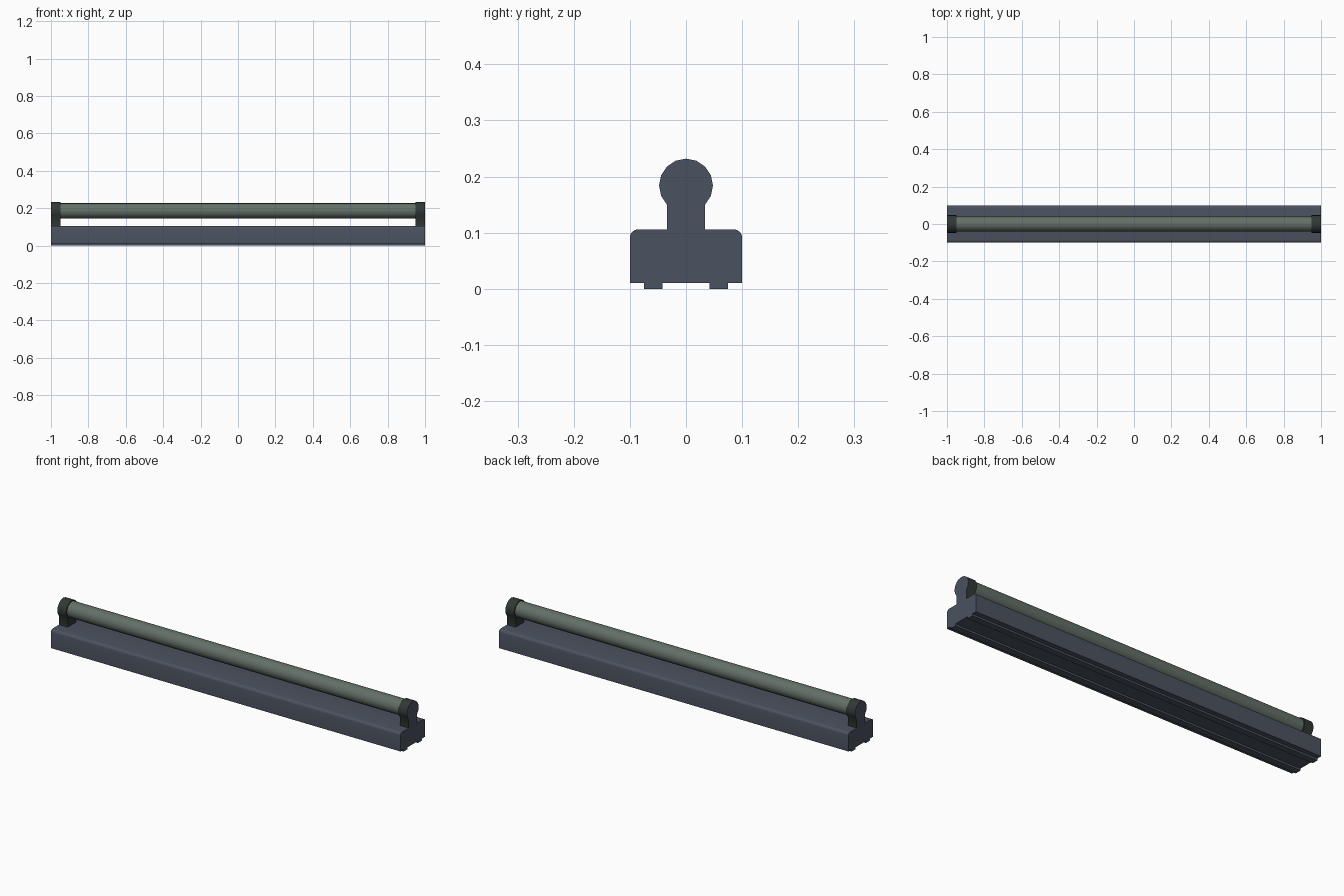
import bpy, bmesh, math

if "Cube" in bpy.data.objects:
    bpy.data.objects.remove(bpy.data.objects["Cube"])


def material(name, rgb):
    m = bpy.data.materials.new(name)
    m.diffuse_color = (*rgb, 1)
    m.use_nodes = True
    m.node_tree.nodes["Principled BSDF"].inputs["Base Color"].default_value = m.diffuse_color
    return m


BLUE = material("blue grey metal", (0.07, 0.085, 0.115))
DARK = material("dark socket", (0.03, 0.04, 0.037))
GREEN = material("green grey tube", (0.125, 0.16, 0.138))


def extrude_x(name, profile, x0, x1, mats, end_rule=None):
    """Extrude a (y, z) outline from x0 to x1; end_rule picks end face materials."""
    bm = bmesh.new()
    face = bm.faces.new([bm.verts.new((x0, y, z)) for y, z in profile])
    new = bmesh.ops.extrude_face_region(bm, geom=[face])["geom"]
    for v in new:
        if isinstance(v, bmesh.types.BMVert):
            v.co.x = x1
    bmesh.ops.recalc_face_normals(bm, faces=bm.faces)
    if end_rule:
        for f in bm.faces:
            f.material_index = int(end_rule(f))
    me = bpy.data.meshes.new(name)
    bm.to_mesh(me)
    bm.free()
    for m in mats:
        me.materials.append(m)
    ob = bpy.data.objects.new(name, me)
    bpy.context.collection.objects.link(ob)
    bpy.ops.object.select_all(action='DESELECT')
    ob.select_set(True)
    bpy.context.view_layer.objects.active = ob
    bpy.ops.object.shade_smooth_by_angle(angle=math.radians(35))
    return ob


def circle_pt(r, zc, deg):
    a = math.radians(deg)
    return (r * math.cos(a), zc + r * math.sin(a))


# housing: long box with rounded upper edges and two rails underneath
half = [(0.042, 0.01), (0.042, 0), (0.075, 0), (0.075, 0.01), (0.1, 0.01)]
half += [(0.085 + 0.015 * math.cos(math.radians(a)),
          0.092 + 0.014 * math.sin(math.radians(a))) for a in (0, 22.5, 45, 67.5, 90)]
extrude_x("housing", half + [(-y, z) for y, z in reversed(half)], -1, 1, [BLUE])

# end sockets: round head on a straight neck, outer face in the housing colour
head = [circle_pt(0.048, 0.184, -45 + 22.5 * i) for i in range(13)]
socket = [(-0.034, 0.105), (0.034, 0.105)] + head
for side, label in ((-1, "left"), (1, "right")):
    extrude_x(label + "_socket", socket, side * 0.95, side, [DARK, BLUE],
              lambda f: abs(f.calc_center_median().x) > 0.999)

# lamp tube between the sockets
tube = [circle_pt(0.041, 0.186, 22.5 * i) for i in range(16)]
extrude_x("lamp_tube", tube, -0.95, 0.95, [GREEN])
